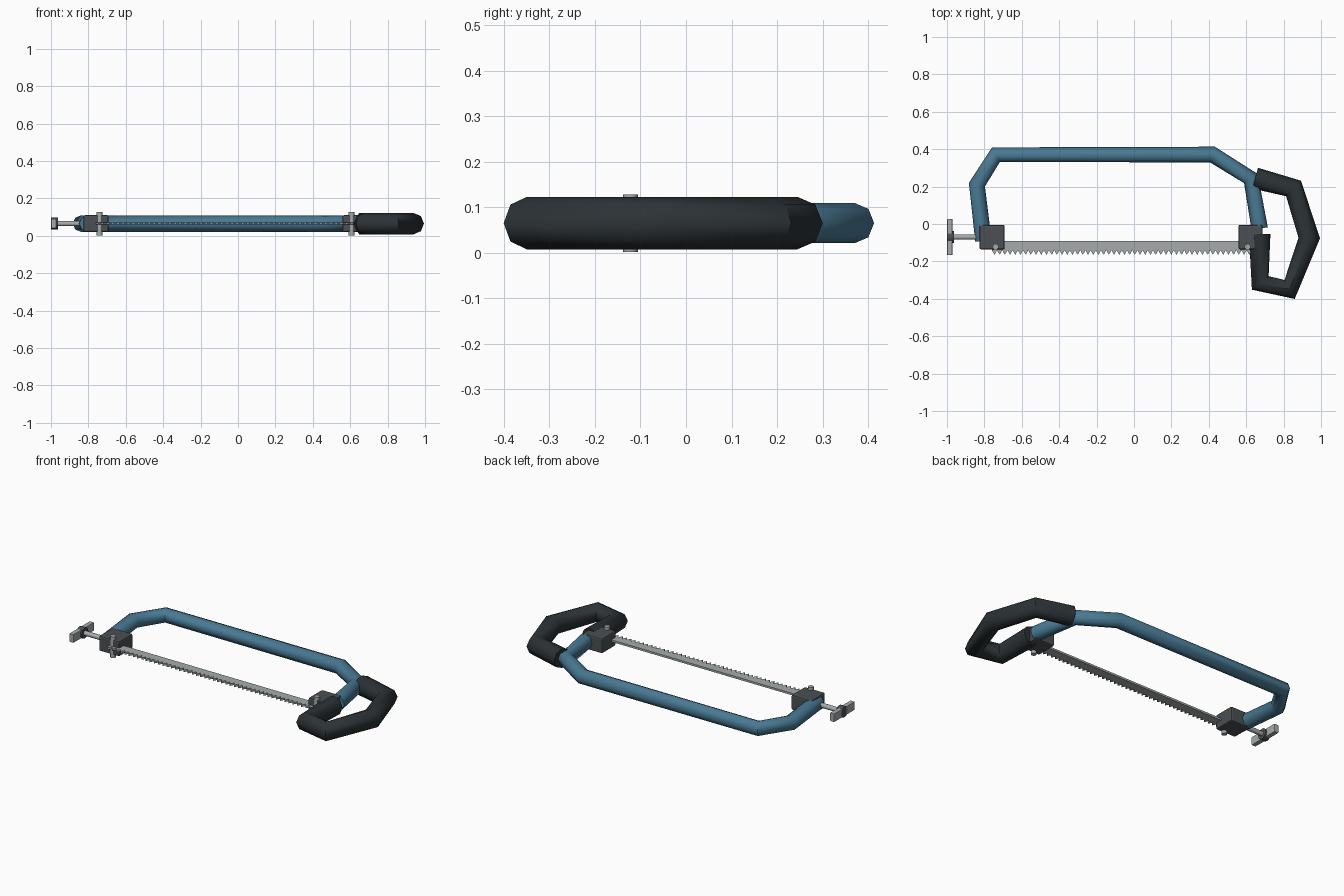
import bpy, bmesh, math
from mathutils import Vector

if "Cube" in bpy.data.objects:
    bpy.data.objects.remove(bpy.data.objects["Cube"])

ZC = 0.065  # mid-plane height of the whole saw


def material(name, rgb):
    m = bpy.data.materials.new(name)
    m.diffuse_color = (*rgb, 1)
    m.use_nodes = True
    m.node_tree.nodes["Principled BSDF"].inputs["Base Color"].default_value = m.diffuse_color
    return m


BLUE = material("blue_paint", (0.065, 0.19, 0.29))
RUBBER = material("dark_rubber", (0.025, 0.032, 0.036))
IRON = material("dark_iron", (0.07, 0.08, 0.085))
STEEL = material("steel", (0.38, 0.41, 0.41))


def finish(name, bm, mat, smooth=None, bevel=0):
    bmesh.ops.recalc_face_normals(bm, faces=bm.faces)
    me = bpy.data.meshes.new(name)
    bm.to_mesh(me)
    bm.free()
    me.materials.append(mat)
    ob = bpy.data.objects.new(name, me)
    bpy.context.collection.objects.link(ob)
    if bevel:
        mod = ob.modifiers.new("bevel", 'BEVEL')
        mod.width = bevel
        mod.segments = 2
    if smooth:
        bpy.ops.object.select_all(action='DESELECT')
        ob.select_set(True)
        bpy.context.view_layer.objects.active = ob
        bpy.ops.object.shade_smooth_by_angle(angle=math.radians(smooth))
    return ob


def tube(name, path, r, mat, sides=8):
    """Octagonal tube: one ring per path point, turned to the mean direction."""
    pts = [Vector((x, y, ZC)) for x, y in path]
    bm = bmesh.new()
    rings = []
    for i, p in enumerate(pts):
        d = Vector((0, 0, 0))
        if i > 0:
            d += (p - pts[i - 1]).normalized()
        if i < len(pts) - 1:
            d += (pts[i + 1] - p).normalized()
        d.normalize()
        n = Vector((-d.y, d.x, 0))
        rings.append([bm.verts.new(p + n * r * math.cos(a) + Vector((0, 0, r * math.sin(a))))
                      for a in (2 * math.pi * k / sides for k in range(sides))])
    for a, b in zip(rings, rings[1:]):
        for k in range(sides):
            j = (k + 1) % sides
            bm.faces.new((a[k], a[j], b[j], b[k]))
    bm.faces.new(rings[0])
    bm.faces.new(rings[-1])
    return finish(name, bm, mat, smooth=50)


def box(name, centre, size, mat, bevel=0):
    bm = bmesh.new()
    bmesh.ops.create_cube(bm, size=1)
    bmesh.ops.scale(bm, vec=size, verts=bm.verts)
    bmesh.ops.translate(bm, vec=centre, verts=bm.verts)
    return finish(name, bm, mat, bevel=bevel)


def cylinder(name, centre, r, depth, mat, along_x=False, sides=12):
    bm = bmesh.new()
    bmesh.ops.create_cone(bm, cap_ends=True, segments=sides, radius1=r, radius2=r, depth=depth)
    ob = finish(name, bm, mat, smooth=40)
    ob.location = centre
    if along_x:
        ob.rotation_euler.y = math.pi / 2
    return ob


# Bow frame and closed grip
tube("frame", [(-0.805, -0.09), (-0.84, 0.21), (-0.738, 0.371), (0.42, 0.371),
               (0.625, 0.243), (0.672, -0.025)], 0.044, BLUE)
tube("grip", [(0.648, 0.245), (0.853, 0.19), (0.937, -0.075), (0.832, -0.35),
              (0.675, -0.315), (0.672, -0.055)], 0.0575, RUBBER)

# Blade clamps with cross pins
for side, xb, wb, xp in (("front", -0.759, 0.135, -0.74), ("rear", 0.623, 0.13, 0.607)):
    box(side + "_clamp", (xb, -0.07, ZC), (wb, 0.13, 0.09), IRON, bevel=0.008)
    cylinder(side + "_pin", (xp, -0.122, ZC), 0.016, 0.126, STEEL)

# Toothed blade
x0, x1, teeth = -0.76, 0.63, 50
step = (x1 - x0) / teeth
outline = [(x1, -0.092), (x0, -0.092)]
for i in range(teeth):
    outline += [(x0 + i * step, -0.14), (x0 + (i + 0.5) * step, -0.165)]
outline.append((x1, -0.14))
bm = bmesh.new()
face = bm.faces.new([bm.verts.new((x, y, ZC - 0.006)) for x, y in outline])
ext = bmesh.ops.extrude_face_region(bm, geom=[face])
bmesh.ops.translate(bm, vec=(0, 0, 0.012),
                    verts=[v for v in ext["geom"] if isinstance(v, bmesh.types.BMVert)])
finish("blade", bm, STEEL)

# Tension screw and wing nut
cylinder("tension_screw", (-0.89, -0.07, ZC), 0.014, 0.18, STEEL, along_x=True)
cylinder("wing_nut_hub", (-0.981, -0.07, ZC), 0.032, 0.036, IRON, along_x=True)
for name, s in (("upper_wing", 1), ("lower_wing", -1)):
    box(name, (-0.985, -0.07 + s * 0.057, ZC), (0.028, 0.08, 0.05), STEEL, bevel=0.003)
